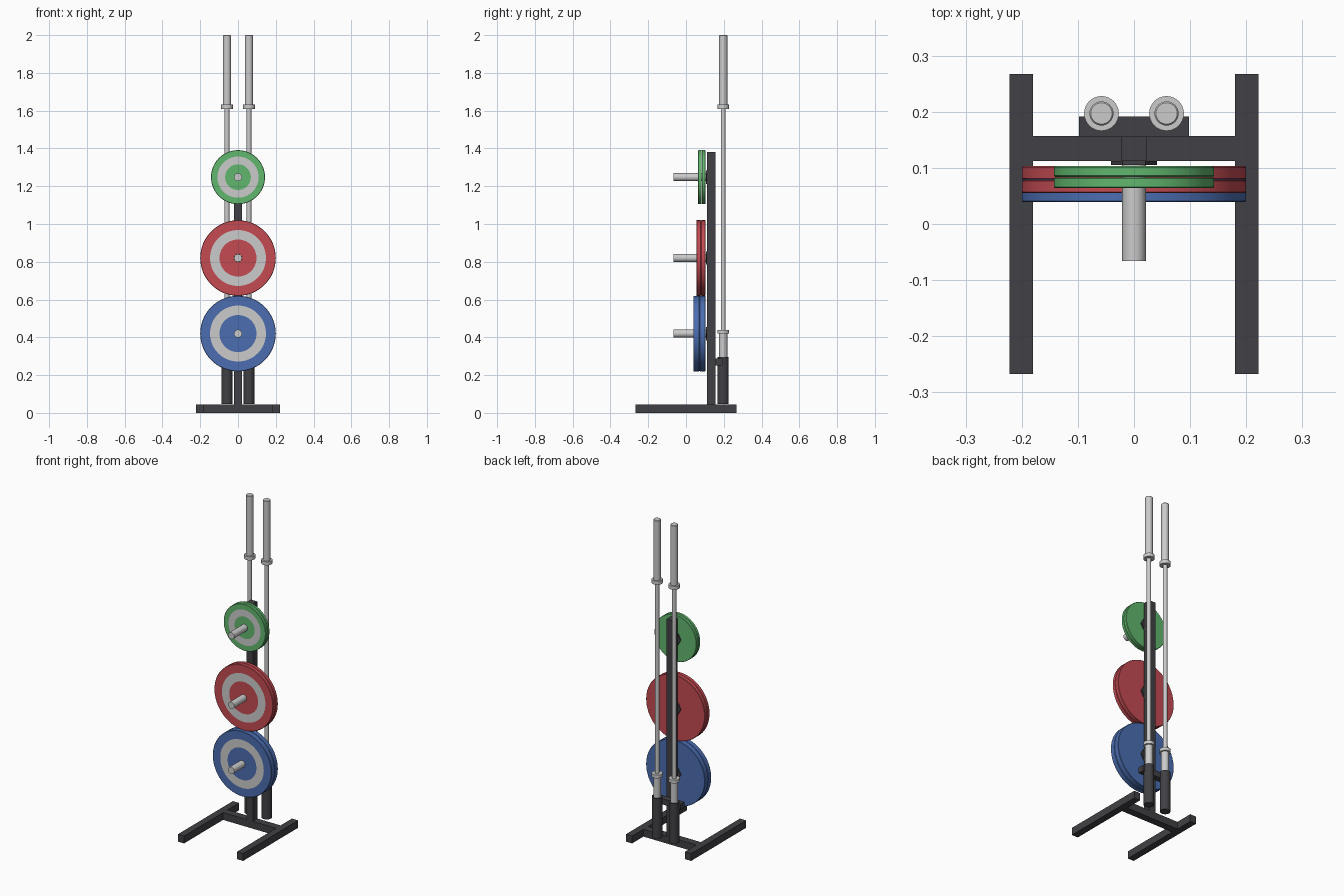
import bpy, bmesh, math
from mathutils import Vector

if "Cube" in bpy.data.objects:
    bpy.data.objects.remove(bpy.data.objects["Cube"])


def material(name, rgb):
    m = bpy.data.materials.new(name)
    m.diffuse_color = (*rgb, 1)
    m.use_nodes = True
    m.node_tree.nodes["Principled BSDF"].inputs["Base Color"].default_value = m.diffuse_color
    return m


DARK = material("dark steel", (0.053, 0.051, 0.058))
SILVER = material("light grey", (0.6, 0.6, 0.6))
BLUE = material("blue rubber", (0.07, 0.155, 0.44))
RED = material("red rubber", (0.55, 0.07, 0.085))
GREEN = material("green rubber", (0.12, 0.47, 0.155))


def finish(bm, name, mats, smooth=True):
    bmesh.ops.recalc_face_normals(bm, faces=bm.faces)
    me = bpy.data.meshes.new(name)
    bm.to_mesh(me)
    bm.free()
    ob = bpy.data.objects.new(name, me)
    bpy.context.collection.objects.link(ob)
    for m in mats:
        me.materials.append(m)
    if smooth:
        bpy.ops.object.select_all(action='DESELECT')
        ob.select_set(True)
        bpy.context.view_layer.objects.active = ob
        bpy.ops.object.shade_smooth_by_angle(angle=math.radians(35))
    return ob


def box(name, x0, x1, y0, y1, z0, z1, mat):
    bm = bmesh.new()
    bmesh.ops.create_cube(bm, size=1)
    for v in bm.verts:
        v.co = Vector((x0 + (v.co.x + .5) * (x1 - x0),
                       y0 + (v.co.y + .5) * (y1 - y0),
                       z0 + (v.co.z + .5) * (z1 - z0)))
    return finish(bm, name, [mat], False)


def lathe(name, profile, place, mats, sides=48, rule=None):
    """Spin (radius, distance) points; place maps (u, v, distance) to space."""
    bm = bmesh.new()
    rings = []
    for r, d in profile:
        if r == 0:
            rings.append([bm.verts.new(place(0, 0, d))] * sides)
        else:
            rings.append([bm.verts.new(place(r * math.cos(2 * math.pi * i / sides),
                                             r * math.sin(2 * math.pi * i / sides), d))
                          for i in range(sides)])
    for k in range(len(rings) - 1):
        a, b = rings[k], rings[k + 1]
        for i in range(sides):
            j = (i + 1) % sides
            f = bm.faces.new(list(dict.fromkeys((a[i], a[j], b[j], b[i]))))
            f.material_index = rule(k) if rule else 0
    return finish(bm, name, mats, sides > 8)


# Base frame and upright
for side, name in ((-1, "left_foot"), (1, "right_foot")):
    xs = sorted((side * 0.18, side * 0.222))
    box(name, *xs, -0.267, 0.267, 0, 0.045, DARK)
box("crossbar", -0.18, 0.18, 0.112, 0.157, 0, 0.045, DARK)
box("upright_post", -0.022, 0.022, 0.112, 0.156, 0.045, 1.38, DARK)
box("tube_bracket", -0.098, 0.098, 0.156, 0.192, 0.252, 0.288, DARK)

# Bars standing in holder tubes
for side, label in ((-1, "left"), (1, "right")):
    def upright(u, v, d, cx=side * 0.058):
        return (cx + u, 0.197 + v, d)
    lathe(label + "_holder_tube",
          [(0, 0.047), (0.029, 0.047), (0.029, 0.295), (0.0225, 0.295), (0.0225, 0.28)],
          upright, [DARK], 32)
    lathe(label + "_bar",
          [(0, 0.06), (0.0215, 0.06), (0.0215, 0.42), (0.031, 0.42), (0.031, 0.44),
           (0.0125, 0.44), (0.0125, 1.61), (0.031, 1.61), (0.031, 1.632),
           (0.0215, 1.632), (0.0215, 1.997), (0.019, 2.0), (0, 2.0)],
          upright, [SILVER], 32)

# Weight plates on horizontal pegs: height, radius, ring radii, thickness of one plate
sets = (("blue", BLUE, 0.42, 0.2, 0.148, 0.098, 0.0325),
        ("red", RED, 0.82, 0.2, 0.148, 0.098, 0.0245),
        ("green", GREEN, 1.248, 0.143, 0.109, 0.068, 0.02))
for label, mat, z, r, ring_out, ring_in, t in sets:
    def forward(u, v, d, cz=z):
        return (u, d, cz + v)
    lathe(label + "_peg", [(0, -0.066), (0.021, -0.066), (0.021, 0.112), (0, 0.112)],
          forward, [SILVER], 32)
    lathe(label + "_peg_flange", [(0, 0.105), (0.041, 0.105), (0.041, 0.112), (0, 0.112)],
          forward, [DARK], 6)
    for n in range(2):
        back = 0.103 - n * t
        front = back - t + 0.001
        b = 0.002
        lathe(f"{label}_plate_{n + 1}",
              [(0.021, front), (ring_in, front), (ring_out, front), (r - b, front),
               (r, front + b), (r, back - b), (r - b, back), (0.021, back)],
              forward, [mat, SILVER], 64, lambda k: 1 if k == 1 else 0)
